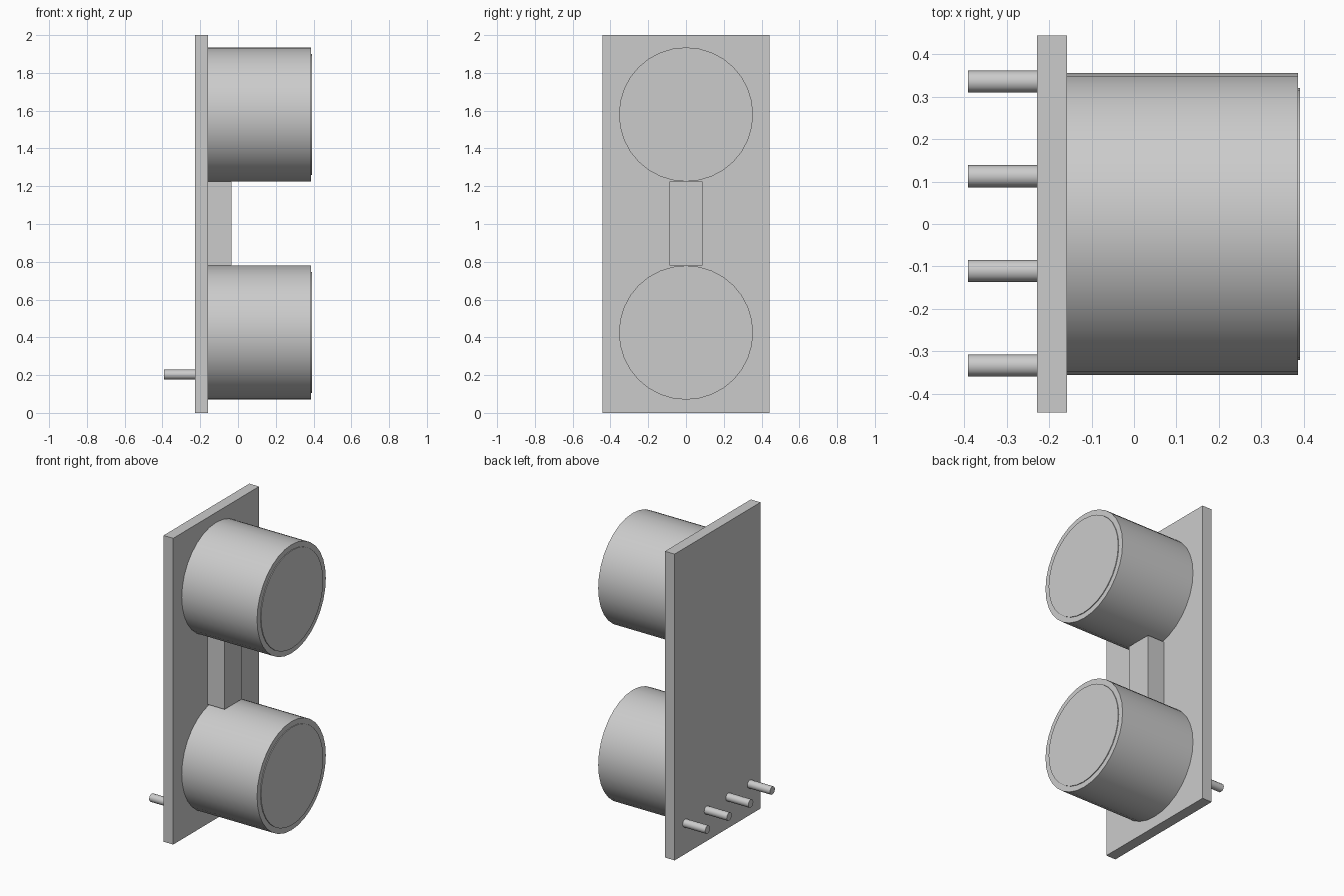
import bpy
from math import pi

cube = bpy.data.objects.get("Cube")
if cube:
    bpy.data.objects.remove(cube, do_unlink=True)

GREY = (0.6, 0.6, 0.6, 1)
grey = bpy.data.materials.new("light_grey")
grey.use_nodes = True
grey.diffuse_color = GREY
grey.node_tree.nodes["Principled BSDF"].inputs["Base Color"].default_value = GREY


def finish(name):
    obj = bpy.context.object
    obj.name = name
    obj.data.materials.append(grey)
    return obj


def box(name, x0, x1, width, z0, z1):
    """Box centred on y = 0."""
    bpy.ops.mesh.primitive_cube_add(size=1, location=((x0 + x1) / 2, 0, (z0 + z1) / 2))
    bpy.context.object.scale = (x1 - x0, width, z1 - z0)
    bpy.ops.object.transform_apply(location=False, rotation=False, scale=True)
    return finish(name)


def rod(name, x0, x1, y, z, radius, sides):
    """Cylinder lying along x."""
    bpy.ops.mesh.primitive_cylinder_add(
        vertices=sides, radius=radius, depth=x1 - x0,
        location=((x0 + x1) / 2, y, z), rotation=(0, pi / 2, 0))
    bpy.ops.object.transform_apply(location=False, rotation=True, scale=False)
    bpy.ops.object.shade_smooth_by_angle(angle=pi / 5)
    return finish(name)


BACK, FRONT = -0.228, -0.158   # the two faces of the board

# Circuit board and the small component between the sensors
box("board", BACK, FRONT, 0.886, 0, 2)
box("centre_component", FRONT, -0.035, 0.176, 0.78, 1.225)

# Sensor cans, each with a slightly raised end disc
for label, z in (("lower", 0.425), ("upper", 1.58)):
    rod(label + "_sensor_can", FRONT, 0.386, 0, z, 0.355, 32)
    rod(label + "_sensor_disc", 0.38, 0.391, 0, z, 0.32, 32)

# Row of connector pins on the back
for i in range(4):
    rod(f"pin_{i + 1}", -0.391, BACK, -0.333 + i * 0.2227, 0.203, 0.026, 12)
